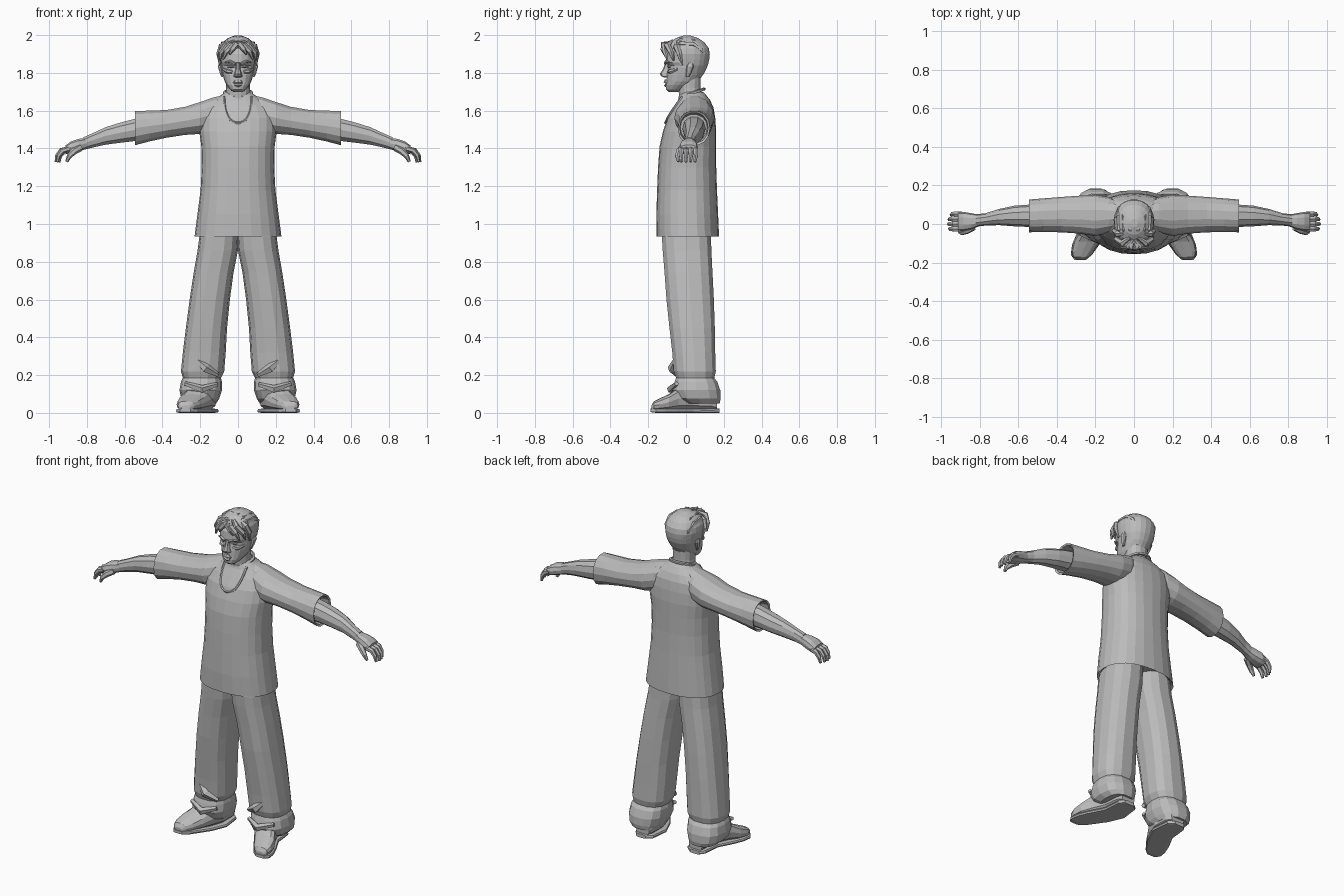
import bpy, bmesh, math
from mathutils import Vector
from mathutils.bvhtree import BVHTree

grey = bpy.data.materials.new("plain grey")
grey.diffuse_color = (0.5, 0.5, 0.5, 1)


def finish(name, rings, mirror=False, keep=None, caps=True):
    """Skin a list of point rings into a flat-shaded object."""
    bm = bmesh.new()
    vs = [[bm.verts.new(p) for p in r] for r in rings]
    n = len(vs[0])
    for a, b in zip(vs, vs[1:]):
        for i in range(n):
            j = (i + 1) % n
            bm.faces.new((a[i], a[j], b[j], b[i]))
    if caps:
        bm.faces.new(vs[0])
        bm.faces.new(vs[-1])
    bmesh.ops.recalc_face_normals(bm, faces=bm.faces)
    if keep:
        bad = [f for f in bm.faces if not keep(f.calc_center_median())]
        bmesh.ops.delete(bm, geom=bad, context='FACES')
    me = bpy.data.meshes.new(name)
    bm.to_mesh(me)
    bm.free()
    me.materials.append(grey)
    ob = bpy.data.objects.new(name, me)
    bpy.context.collection.objects.link(ob)
    if mirror:
        m = ob.modifiers.new("mirror", 'MIRROR')
        m.use_mirror_merge = False
    return ob


def tube(name, axis, stations, n=16, e=2.2, **kw):
    """Stations are (position on axis, a0, a1, b0, b1) extents on the other two axes."""
    rings = []
    for p, a0, a1, b0, b1 in stations:
        ring = []
        for i in range(n):
            t = 2 * math.pi * i / n
            c, s = math.cos(t), math.sin(t)
            a = (a0 + a1) / 2 + (a1 - a0) / 2 * math.copysign(abs(c) ** (2 / e), c)
            b = (b0 + b1) / 2 + (b1 - b0) / 2 * math.copysign(abs(s) ** (2 / e), s)
            ring.append({'x': (p, a, b), 'y': (a, p, b), 'z': (a, b, p)}[axis])
        rings.append(ring)
    return finish(name, rings, **kw)


def sym(rows):
    """Stations symmetric in x: (z, half width, y0, y1)."""
    return [(z, -w, w, y0, y1) for z, w, y0, y1 in rows]


def limb(name, pts, radii, n=6, up=(0, 1, 0), flat=1.0, **kw):
    """Tapered tube along a path of points."""
    pts = [Vector(p) for p in pts]
    rings = []
    for k, p in enumerate(pts):
        d = (pts[min(k + 1, len(pts) - 1)] - pts[max(k - 1, 0)]).normalized()
        u = d.cross(Vector(up)).normalized()
        v = d.cross(u)
        rings.append([p + radii[k] * (math.cos(2 * math.pi * i / n) * u * flat
                                      + math.sin(2 * math.pi * i / n) * v) for i in range(n)])
    return finish(name, rings, **kw)


# Shirt body, with the hem turned inward
shirt = tube("shirt_body", 'z', sym([
    (0.97, .19, -.125, .145), (0.945, .218, -.145, .165), (0.935, .23, -.155, .175),
    (1.05, .215, -.157, .170), (1.18, .198, -.153, .164), (1.30, .192, -.148, .160),
    (1.41, .194, -.140, .160), (1.49, .205, -.122, .160), (1.56, .205, -.098, .155),
    (1.615, .185, -.066, .146), (1.655, .135, -.042, .128), (1.685, .085, -.032, .105),
    (1.70, .068, -.022, .09)]), n=24, e=2.3)

# Sleeves, with an open cuff
tube("sleeve", 'x', [
    (.05, -.02, .11, 1.52, 1.69), (.13, -.045, .14, 1.49, 1.672), (.20, -.062, .152, 1.475, 1.648),
    (.28, -.05, .147, 1.47, 1.622), (.38, -.043, .14, 1.455, 1.605), (.47, -.042, .133, 1.435, 1.602),
    (.545, -.043, .127, 1.415, 1.60), (.54, -.033, .117, 1.427, 1.59), (.49, -.03, .112, 1.44, 1.58)],
    n=14, mirror=True)

# Forearms and palms
tube("forearm", 'x', [
    (.47, -.02, .105, 1.44, 1.572), (.55, -.015, .10, 1.436, 1.558), (.62, -.012, .095, 1.428, 1.54),
    (.70, -.006, .078, 1.418, 1.515), (.77, -.008, .056, 1.403, 1.482), (.82, -.014, .05, 1.39, 1.46)],
    n=10, mirror=True)
tube("palm", 'x', [
    (.80, -.01, .048, 1.398, 1.458), (.845, -.028, .056, 1.382, 1.452),
    (.885, -.036, .063, 1.372, 1.438), (.912, -.036, .063, 1.368, 1.418)], n=10, e=2.6, mirror=True)

# Fingers and thumb
for i in range(4):
    y = -.026 + i * .026
    dx = (.0, .006, .003, -.008)[i]
    limb("finger", [(.895, y, 1.398), (.93 + dx, y, 1.388), (.95 + dx, y, 1.362), (.957 + dx, y * .9, 1.328)],
         [.0145, .0145, .012, .008], n=6, mirror=True)
limb("thumb", [(.835, -.015, 1.405), (.868, -.035, 1.385), (.893, -.045, 1.36), (.907, -.04, 1.33)],
     [.02, .018, .014, .008], n=6, mirror=True)

# Trouser legs, gathered at the ankle
tube("trouser_leg", 'z', [
    (1.02, -.005, .185, -.115, .13), (.93, -.004, .205, -.13, .135), (.86, .0, .214, -.126, .137),
    (.74, .024, .235, -.116, .143), (.60, .043, .256, -.106, .150), (.45, .058, .276, -.09, .155),
    (.32, .065, .292, -.075, .157), (.22, .073, .302, -.067, .160), (.185, .09, .292, -.055, .152),
    (.165, .085, .302, -.062, .168), (.12, .085, .310, -.075, .184), (.075, .10, .30, -.055, .186),
    (.05, .115, .275, -.01, .180)], n=14, e=2.5, mirror=True)

# Creases above the ankle
limb("ankle_fold", [(.105, -.045, .20), (.17, -.072, .235), (.24, -.05, .30)],
     [.012, .026, .006], n=5, up=(0, 1, 0), mirror=True)
limb("hem_fold", [(.11, -.05, .15), (.19, -.08, .125), (.28, -.05, .155)],
     [.012, .022, .012], n=5, mirror=True)

# Shoes: upper and sole, toes turned out
tube("shoe_upper", 'y', [
    (.165, .135, .225, .012, .09), (.13, .115, .24, .012, .13), (.04, .112, .25, .012, .14),
    (-.04, .14, .285, .012, .138), (-.09, .172, .315, .012, .10), (-.14, .205, .325, .012, .076),
    (-.17, .232, .318, .012, .062), (-.183, .255, .30, .014, .04)], n=12, e=2.6, mirror=True)
tube("shoe_sole", 'y', [
    (.178, .15, .215, .0, .022), (.15, .115, .238, .0, .024), (.04, .102, .25, .0, .022),
    (-.05, .14, .298, .0, .022), (-.11, .182, .322, .0, .022), (-.16, .218, .328, .0, .022),
    (-.187, .25, .308, .004, .022)], n=12, e=5, mirror=True)

# Neck
tube("neck", 'z', sym([(1.60, .075, -.045, .10), (1.675, .066, -.038, .088), (1.72, .063, -.042, .078),
                       (1.80, .064, -.045, .08)]), n=14)

# Shirt collar band, lower at the front
ring = [(.072 * math.cos(t), .032 - .064 * math.sin(t), 1.692 - .022 * math.sin(t))
        for t in [2 * math.pi * i / 20 for i in range(21)]]
limb("collar", ring, [.009] * 21, n=5, up=(0, 0, 1), caps=False)

# Necklace laid on the shirt front
tree = BVHTree.FromPolygons([v.co for v in shirt.data.vertices],
                            [tuple(p.vertices) for p in shirt.data.polygons])
chain = []
for i in range(17):
    t = -1 + i / 8
    x, z = .074 * math.sin(t * math.pi / 2), 1.535 + .14 * abs(t) ** 2.2
    hit = tree.ray_cast(Vector((x, -1, z)), Vector((0, 1, 0)))[0]
    chain.append((x, (hit.y if hit else -.03) - .003, z))
limb("necklace", chain, [.0065] * 17, n=5)

# Head with brow ridge and eye hollow
tube("head", 'z', sym([
    (1.70, .026, -.092, -.035), (1.712, .042, -.106, -.01), (1.735, .060, -.108, .03),
    (1.755, .071, -.104, .06), (1.79, .081, -.102, .088), (1.825, .088, -.094, .106),
    (1.84, .089, -.094, .112), (1.856, .092, -.110, .115), (1.90, .094, -.105, .118),
    (1.95, .08, -.075, .10), (1.982, .045, -.035, .055)]), n=18, e=2.25)

# Face: nose, lips, brows, eyes, cheeks, ears
tube("nose", 'z', sym([(1.775, .012, -.115, -.08), (1.782, .024, -.130, -.08), (1.795, .020, -.139, -.08),
                       (1.82, .012, -.122, -.08), (1.852, .012, -.111, -.08)]), n=8)
tube("upper_lip", 'z', sym([(1.744, .030, -.110, -.07), (1.75, .028, -.118, -.07), (1.765, .016, -.112, -.07)]), n=8)
tube("lower_lip", 'z', sym([(1.726, .014, -.110, -.07), (1.735, .022, -.117, -.07), (1.742, .026, -.110, -.07)]), n=8)
limb("eyebrow", [(.014, -.110, 1.848), (.042, -.106, 1.861), (.068, -.088, 1.855)],
     [.007, .008, .004], n=5, mirror=True)
limb("eye", [(.019, -.092, 1.832), (.036, -.09, 1.834), (.054, -.083, 1.832)],
     [.003, .008, .003], n=6, mirror=True)
limb("cheekbone", [(.03, -.092, 1.805), (.055, -.082, 1.808), (.078, -.045, 1.82)],
     [.008, .013, .006], n=6, mirror=True)
tube("ear", 'z', [(1.778, .078, .088, .0, .016), (1.80, .08, .097, .0, .028), (1.835, .08, .106, .002, .042),
                  (1.853, .082, .10, .012, .036)], n=8, mirror=True)

# Hair cap, trimmed to a hairline that drops toward the back
def hairline(c):
    limit = 1.915 if c.y < -.07 else 1.88 if c.y < -.035 else 1.85 if c.y < .04 else 1.75
    return c.z > limit

tube("hair", 'z', sym([
    (1.765, .06, -.09, .074), (1.80, .082, -.10, .098), (1.84, .096, -.107, .117), (1.87, .101, -.111, .124),
    (1.90, .105, -.112, .127), (1.93, .101, -.107, .122), (1.96, .084, -.09, .10), (1.984, .054, -.055, .066),
    (1.997, .02, -.015, .025)]), n=22, keep=hairline)

# Curtain fringe and swept locks
for a, b, c, d in (((.004, -.08, 1.965), (.03, -.115, 1.945), (.062, -.113, 1.915), (.08, -.10, 1.87)),
                   ((.02, -.07, 1.97), (.06, -.10, 1.945), (.09, -.08, 1.91), (.097, -.065, 1.865)),
                   ((.0, -.085, 1.96), (.012, -.118, 1.95), (.032, -.121, 1.925), (.045, -.115, 1.895)),
                   ((.05, -.05, 1.965), (.085, -.05, 1.94), (.1, -.035, 1.90), (.096, -.02, 1.84))):
    limb("fringe_lock", (a, b, c, d), [.008, .019, .015, .004], n=6, mirror=True)
for x, s in ((.018, .0), (.05, .012), (.077, .03)):
    limb("swept_lock", [(x * .8, -.08 + s, 1.955 - s * .4), (x, -.03, 1.982 - s * .9), (x * 1.05, .04, 1.978 - s * .9),
                        (x, .10 - s * .6, 1.935 - s * .5), (x * .8, .117 - s * .5, 1.88)],
         [.006, .014, .014, .011, .003], n=5, up=(1, 0, 0), mirror=True)
